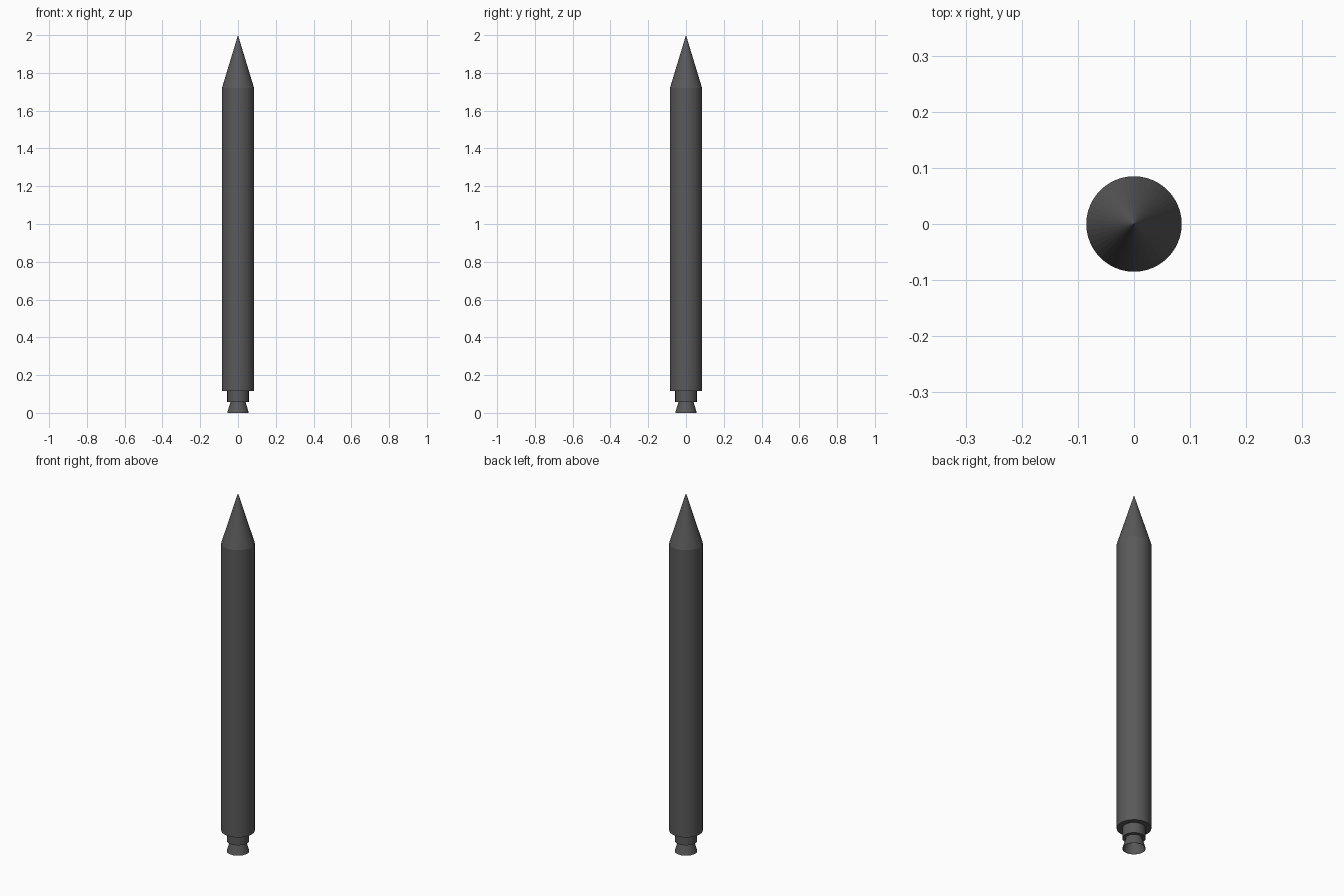
import bpy
import bmesh
import math

if "Cube" in bpy.data.objects:
    bpy.data.objects.remove(bpy.data.objects["Cube"])

SIDES = 48

# One dark grey paint for the whole rocket
grey = bpy.data.materials.new("dark_grey")
grey.diffuse_color = (0.1, 0.1, 0.1, 1.0)
grey.use_nodes = True
grey.node_tree.nodes["Principled BSDF"].inputs["Base Color"].default_value = grey.diffuse_color


def frustum(name, r_bottom, r_top, z0, z1, capped=True):
    """Straight or tapered round section between two heights."""
    bm = bmesh.new()
    bmesh.ops.create_cone(bm, cap_ends=capped, segments=SIDES,
                          radius1=r_bottom, radius2=r_top, depth=z1 - z0)
    bmesh.ops.translate(bm, verts=bm.verts, vec=(0, 0, (z0 + z1) / 2))
    bmesh.ops.remove_doubles(bm, verts=bm.verts, dist=1e-5)
    mesh = bpy.data.meshes.new(name)
    bm.to_mesh(mesh)
    bm.free()
    mesh.materials.append(grey)
    obj = bpy.data.objects.new(name, mesh)
    bpy.context.collection.objects.link(obj)
    return obj


# Long body and pointed nose
frustum("body", 0.085, 0.085, 0.115, 1.72)
frustum("nose_cone", 0.085, 0.0, 1.72, 2.0)

# Engine mount under the body
frustum("engine_mount", 0.057, 0.057, 0.058, 0.115)

# Open flared nozzle with a thin wall
nozzle = frustum("nozzle", 0.057, 0.040, 0.0, 0.058, capped=False)
wall = nozzle.modifiers.new("wall", 'SOLIDIFY')
wall.thickness = 0.002
wall.offset = -1
